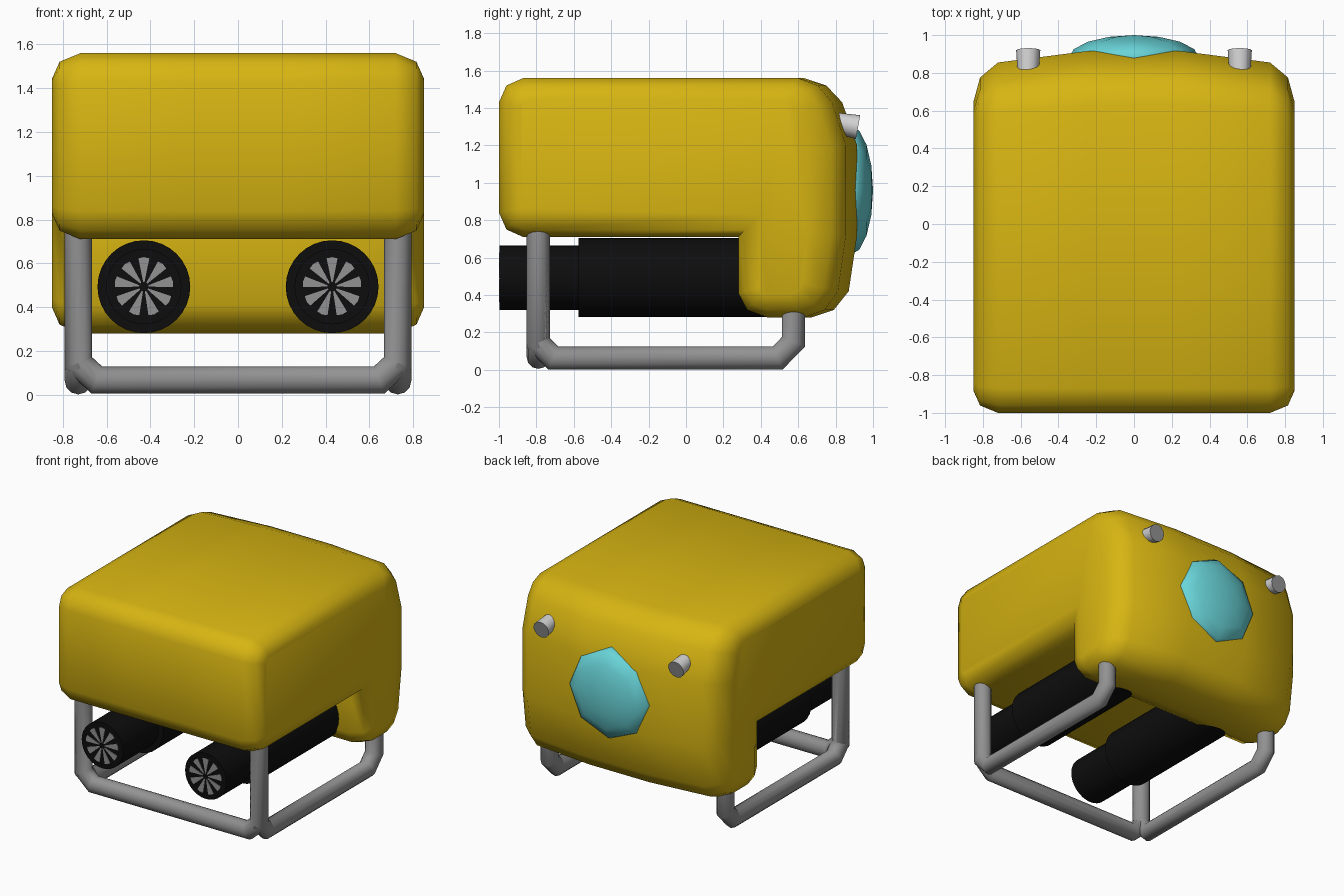
import bpy, bmesh, math
from mathutils import Vector, Matrix

if "Cube" in bpy.data.objects:
    bpy.data.objects.remove(bpy.data.objects["Cube"])


def material(name, rgb):
    m = bpy.data.materials.new(name)
    m.diffuse_color = (*rgb, 1)
    m.use_nodes = True
    m.node_tree.nodes["Principled BSDF"].inputs["Base Color"].default_value = m.diffuse_color
    return m


YELLOW = material("yellow_hull", (0.68, 0.46, 0.006))
BLACK = material("black", (0.004, 0.004, 0.004))
GREY = material("grey_metal", (0.29, 0.29, 0.29))
LIGHT = material("light_grey", (0.65, 0.65, 0.65))
TEAL = material("teal_glass", (0.14, 0.66, 0.69))


def finish(name, bm, mats, angle=40):
    bmesh.ops.recalc_face_normals(bm, faces=bm.faces[:])
    me = bpy.data.meshes.new(name)
    bm.to_mesh(me)
    bm.free()
    ob = bpy.data.objects.new(name, me)
    bpy.context.collection.objects.link(ob)
    for m in mats:
        me.materials.append(m)
    bpy.ops.object.select_all(action='DESELECT')
    ob.select_set(True)
    bpy.context.view_layer.objects.active = ob
    bpy.ops.object.shade_smooth_by_angle(angle=math.radians(angle))
    return ob


def cylinder(bm, a, b, r1, r2, seg):
    a, b = Vector(a), Vector(b)
    rot = (b - a).to_track_quat('Z', 'Y').to_matrix().to_4x4()
    bmesh.ops.create_cone(bm, cap_ends=True, segments=seg, radius1=r1, radius2=r2,
                          depth=(b - a).length,
                          matrix=Matrix.Translation((a + b) / 2) @ rot)


# Hull: side profile (y, z) lofted across x, inset at the rounded sides
profile = [(-0.87, 1.56), (-0.96, 1.52), (-1, 1.43), (-1, 0.84), (-0.96, 0.75),
           (-0.87, 0.71), (0.28, 0.71), (0.28, 0.41), (0.33, 0.32), (0.45, 0.28),
           (0.67, 0.28), (0.79, 0.32), (0.87, 0.42), (0.915, 0.72), (0.915, 1.2),
           (0.835, 1.43), (0.75, 1.52), (0.63, 1.56)]
P = [Vector(p) for p in profile]


def section(inset, shift):
    out = []
    for i, p in enumerate(P):
        n = len(P)
        e1 = (p - P[i - 1]).normalized()
        e2 = (P[(i + 1) % n] - p).normalized()
        n1, n2 = Vector((-e1.y, e1.x)), Vector((-e2.y, e2.x))
        m = (n1 + n2).normalized()
        q = p + m * (inset / m.dot(n1) if i == 6 else inset)
        q.x -= shift * max(0, min(1, (p.x - 0.3) / 0.6))
        out.append(q)
    return out


half = [(0.25, 0, 0), (0.72, 0, 0.06), (0.815, 0.04, 0.10), (0.85, 0.12, 0.15)]
stations = [(-x, d, s) for x, d, s in reversed(half)] + half
bm = bmesh.new()
rings = [[bm.verts.new((x, q.x, q.y)) for q in section(d, s)] for x, d, s in stations]
for r, t in zip(rings, rings[1:]):
    for i in range(len(r)):
        j = (i + 1) % len(r)
        bm.faces.new((r[i], r[j], t[j], t[i]))
bm.faces.new(rings[0])
bm.faces.new(rings[-1])
finish("hull", bm, [YELLOW], 60)

# Domed window
bm = bmesh.new()
bmesh.ops.create_uvsphere(bm, u_segments=8, v_segments=8, radius=1)
bmesh.ops.transform(bm, verts=bm.verts[:], matrix=Matrix.Translation((0, 0.88, 0.96))
                    @ Matrix.Diagonal((0.345, 0.12, 0.345, 1)) @ Matrix.Rotation(math.pi / 2, 4, 'X'))
finish("domed_window", bm, [TEAL], 60)

for side, sx in (("left", -1), ("right", 1)):
    # Lamps with a grey lens on the outer end
    bm = bmesh.new()
    x = 0.56 * sx
    cylinder(bm, (x, 0.77, 1.325), (x, 0.92, 1.298), 0.054, 0.064, 12)
    for f in bm.faces:
        if len(f.verts) > 4 and f.calc_center_median().y > 0.9:
            f.material_index = 1
    finish(side + "_lamp", bm, [LIGHT, GREY])

    # Thruster: wide housing and narrower nozzle
    x = 0.43 * sx
    bm = bmesh.new()
    cylinder(bm, (x, -0.575, 0.493), (x, 0.45, 0.493), 0.212, 0.212, 32)
    cylinder(bm, (x, -0.996, 0.493), (x, -0.5, 0.493), 0.172, 0.172, 32)
    finish(side + "_thruster", bm, [BLACK])

    # Fan blades as thin plates on the nozzle end
    bm = bmesh.new()
    for k in range(9):
        a = math.pi / 2 + k * math.tau / 9
        pts = [(0.022, -0.15), (0.132, -0.19), (0.135, 0.0), (0.132, 0.19), (0.022, 0.15)]
        vs = [bm.verts.new((x + r * math.cos(a + t), -0.9995, 0.493 + r * math.sin(a + t)))
              for r, t in pts]
        f = bm.faces.new(vs)
        ext = bmesh.ops.extrude_face_region(bm, geom=[f])
        for v in ext["geom"]:
            if isinstance(v, bmesh.types.BMVert):
                v.co.y += 0.004
    finish(side + "_fan", bm, [GREY])


# Tubular landing frame
def tube(name, pts, r=0.062, seg=12):
    pts = [Vector(p) for p in pts]
    plane = (pts[1] - pts[0]).cross(pts[2] - pts[1]).normalized()
    bm = bmesh.new()
    loops = []
    for i, p in enumerate(pts):
        d1 = (p - pts[max(i - 1, 0)]).normalized() if i else (pts[1] - p).normalized()
        d2 = (pts[i + 1] - p).normalized() if i < len(pts) - 1 else d1
        t = (d1 + d2).normalized()
        u = plane.cross(t) / t.dot(d1)
        loops.append([bm.verts.new(p + r * (u * math.cos(k * math.tau / seg)
                                            + plane * math.sin(k * math.tau / seg)))
                      for k in range(seg)])
    for a, b in zip(loops, loops[1:]):
        for k in range(seg):
            j = (k + 1) % seg
            bm.faces.new((a[k], a[j], b[j], b[k]))
    bm.faces.new(loops[0])
    bm.faces.new(loops[-1])
    finish(name, bm, [GREY], 50)


tube("front_frame", [(-0.73, -0.79, 0.74), (-0.73, -0.79, 0.145), (-0.645, -0.79, 0.067),
                     (0.645, -0.79, 0.067), (0.73, -0.79, 0.145), (0.73, -0.79, 0.74)])
for side, sx in (("left", -1), ("right", 1)):
    x = 0.73 * sx
    tube(side + "_frame", [(x, -0.79, 0.74), (x, -0.79, 0.145), (x, -0.71, 0.063),
                           (x, 0.49, 0.063), (x, 0.575, 0.15), (x, 0.575, 0.42)])
